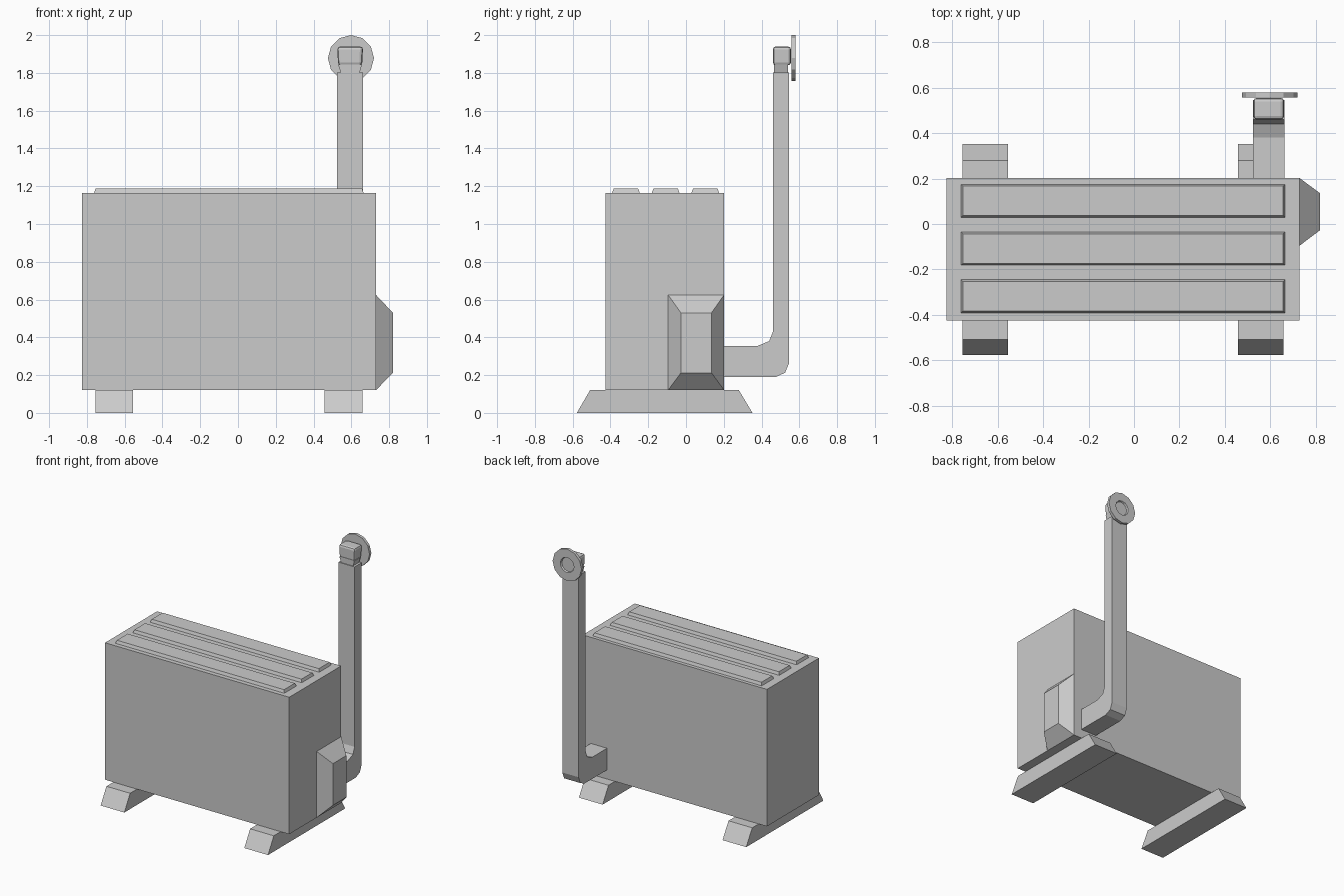
import bpy, bmesh, math
from mathutils import Matrix

if "Cube" in bpy.data.objects:
    bpy.data.objects.remove(bpy.data.objects["Cube"])


def finish(name, bm):
    bmesh.ops.recalc_face_normals(bm, faces=bm.faces)
    me = bpy.data.meshes.new(name)
    bm.to_mesh(me)
    bm.free()
    ob = bpy.data.objects.new(name, me)
    bpy.context.collection.objects.link(ob)
    return ob


def loft(name, a, b, h0, h1, axis='z'):
    """Tapered block between rectangles a and b (u0, u1, v0, v1) at heights h0, h1."""
    bm = bmesh.new()
    rings = []
    for (u0, u1, v0, v1), h in ((a, h0), (b, h1)):
        pts = [(u0, v0), (u1, v0), (u1, v1), (u0, v1)]
        rings.append([bm.verts.new((u, v, h) if axis == 'z' else (h, u, v)) for u, v in pts])
    bm.faces.new(rings[0])
    bm.faces.new(rings[1])
    for i in range(4):
        j = (i + 1) % 4
        bm.faces.new((rings[0][i], rings[0][j], rings[1][j], rings[1][i]))
    return finish(name, bm)


def extrude_x(name, profile, x0, x1):
    """Extrude a y-z profile along x."""
    bm = bmesh.new()
    face = bm.faces.new([bm.verts.new((x0, y, z)) for y, z in profile])
    new = bmesh.ops.extrude_face_region(bm, geom=[face])['geom']
    bmesh.ops.translate(bm, vec=(x1 - x0, 0, 0),
                        verts=[v for v in new if isinstance(v, bmesh.types.BMVert)])
    return finish(name, bm)


# Main cabinet
side = (-0.825, 0.73, -0.425, 0.202)
loft("cabinet", side, side, 0.12, 1.165)

# Raised ribs on the lid
for i in range(3):
    y = 0.102 - 0.21 * i
    loft(f"lid_rib_{i + 1}", (-0.762, 0.665, y - 0.073, y + 0.073),
         (-0.754, 0.657, y - 0.065, y + 0.065), 1.165, 1.187)

# Trapezoid feet
for name, x in (("left_foot", -0.755), ("right_foot", 0.458)):
    extrude_x(name, [(-0.578, 0), (0.352, 0), (0.28, 0.12), (-0.508, 0.12)], x, x + 0.2)

# Tapered hood on the right side
loft("side_hood", (-0.095, 0.202, 0.12, 0.625), (-0.027, 0.135, 0.212, 0.53),
     0.73, 0.82, 'x')

# Bent square exhaust pipe
extrude_x("exhaust_pipe", [
    (0.2, 0.19), (0.475, 0.19), (0.525, 0.213), (0.546, 0.265), (0.546, 1.803),
    (0.46, 1.803), (0.46, 0.43), (0.44, 0.38), (0.38, 0.355), (0.2, 0.355)], 0.525, 0.662)

# Narrow neck and rounded head block
loft("pipe_neck", (0.543, 0.644, 0.466, 0.54), (0.53, 0.657, 0.466, 0.54), 1.803, 1.845)
head = loft("pipe_head", (0.53, 0.657, 0.46, 0.556), (0.525, 0.662, 0.46, 0.556), 1.84, 1.94)
bev = head.modifiers.new("bevel", 'BEVEL')
bev.width = 0.016
bev.segments = 2

# Twelve-sided disc with a recessed centre on its back face
bm = bmesh.new()
bmesh.ops.create_cone(bm, cap_ends=True, segments=12, radius1=0.122, radius2=0.122, depth=0.022,
                      matrix=Matrix.Translation((0.598, 0.569, 1.878))
                      @ Matrix.Rotation(-math.pi / 2, 4, 'X'))
bm.normal_update()
back = max(bm.faces, key=lambda f: f.normal.y)
bmesh.ops.inset_region(bm, faces=[back], thickness=0.064)
bmesh.ops.inset_region(bm, faces=[back], thickness=0.005, depth=-0.012)
finish("end_disc", bm)
